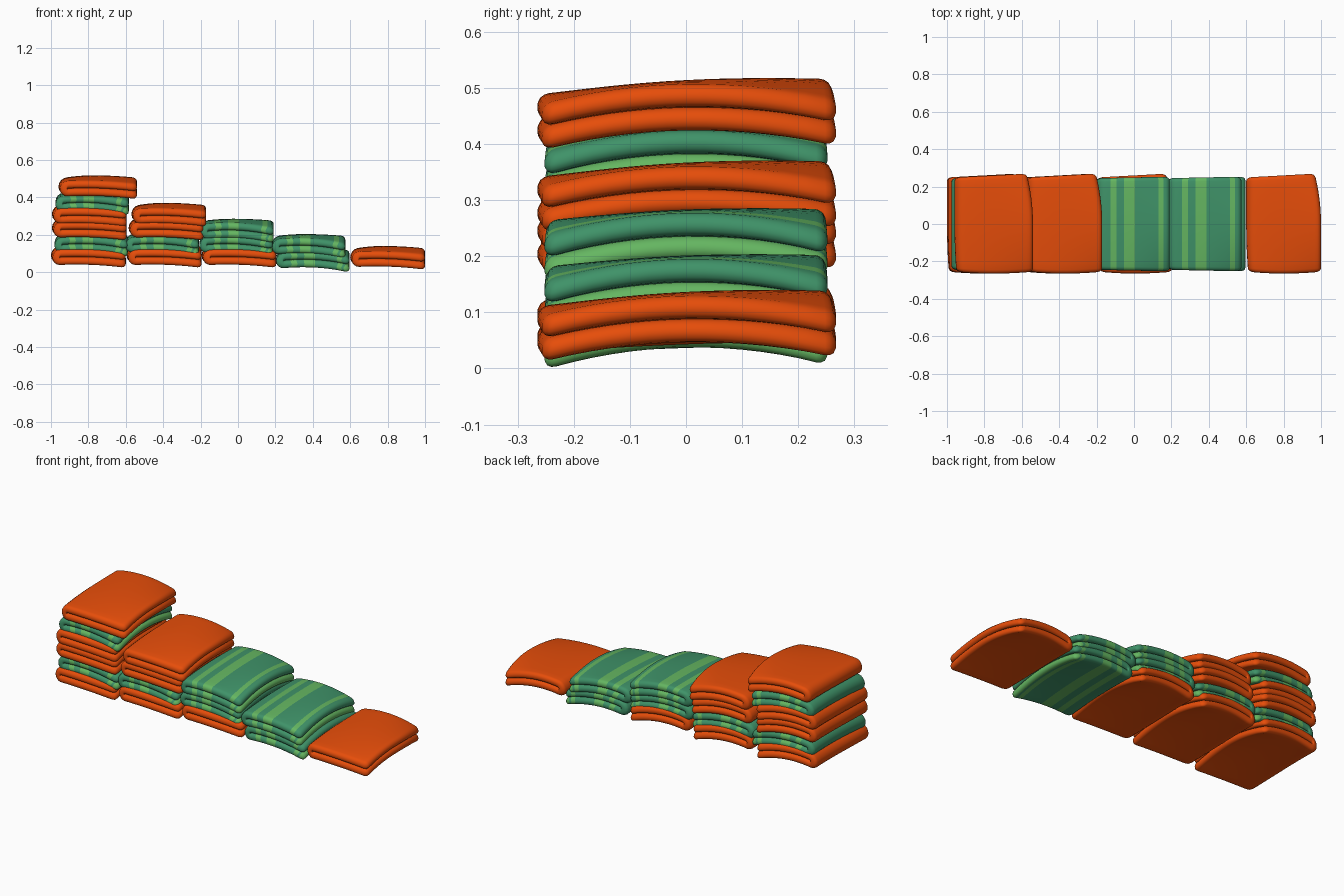
import bpy, bmesh, math

if "Cube" in bpy.data.objects:
    bpy.data.objects.remove(bpy.data.objects["Cube"])


def material(name, rgb):
    m = bpy.data.materials.new(name)
    m.diffuse_color = (*rgb, 1)
    m.use_nodes = True
    m.node_tree.nodes["Principled BSDF"].inputs["Base Color"].default_value = m.diffuse_color
    return m


ORANGE = material("orange cloth", (0.80, 0.075, 0.003))
DARK = material("dark green cloth", (0.050, 0.29, 0.14))
LIGHT = material("light green stripe", (0.13, 0.47, 0.12))

T = 0.0205     # half thickness of one cloth layer
H = 0.0208     # half distance between the two layers
CUTS = [0, .05, .10, .20, .26, .32, .41, .50, .60, .70, .80, .88, .96, 1]
STRIPES = [(.10, .20), (.32, .50), (.88, .96)]

# height of the fold line: rows front / middle / back, columns left / middle / right
DRAPE = {
    "orange": [(.066, .068, .050), (.079, .095, .086), (.078, .096, .054)],
    "green": [(.056, .064, .034), (.074, .085, .077), (.068, .084, .040)],
}


def quad(p, t):
    """Parabola through three values at t = -1, 0, 1."""
    t = max(-1, min(1, t))
    return p[0] * t * (t - 1) / 2 + p[1] * (1 - t * t) + p[2] * t * (t + 1) / 2


def arc(cx, cz, r, a0, a1, n):
    steps = [math.radians(a0 + (a1 - a0) * i / n) for i in range(1, n)]
    return [(cx + r * math.cos(a), cz + r * math.sin(a)) for a in steps]


def profile(w, t):
    """Closed x-z outline of a cloth folded over on its left side."""
    xr, xl = w - T, -w + H + T
    xs = [xl + (xr - xl) * c for c in CUTS]
    return ([(x, -H - t) for x in reversed(xs)] + arc(xl, 0, H + t, 270, 90, 8)
            + [(x, H + t) for x in xs] + arc(xr, H, t, 90, -90, 6)
            + [(x, H - t) for x in reversed(xs)] + arc(xl, 0, H - t, 90, 270, 8)
            + [(x, -H + t) for x in xs] + arc(xr, -H, t, 90, -90, 6))


def folded_cloth(name, kind, cx, z0, w):
    half = 0.265 if kind == "orange" else 0.249
    # stations along y, with rounded ends where the thickness runs out
    ends = [(1, 0), (.96, .35), (.75, .72), (.4, .93)]
    st = [(-half + T - T * s, T * c) for s, c in ends]
    st += [((half - T) * i / 7, T) for i in range(-7, 8)]
    st += [(half - T + T * s, T * c) for s, c in reversed(ends)]

    bm = bmesh.new()
    rings = []
    for y, t in st:
        ring = []
        for x, z in profile(w - 0.012 * (1 - t / T), t):
            u, v = x / w, y / half
            px, py = x, y
            if kind == "orange":
                # right side pulls in towards the back, ends slightly skewed
                px -= 0.034 * max(0, (u + 1) / 2) * max(0, v) ** 2
                px += 0.010 * max(0, -v) ** 2 * max(0, -u)
                py += (0.010 * u - 0.006) * max(0, v)
                py += 0.010 * u * u * max(0, -v)
            else:
                py += 0.004 * u * v
            pz = z + z0 + quad([quad(r, u) for r in DRAPE[kind]], v)
            ring.append(bm.verts.new((cx + px, py, max(0, pz))))
        rings.append(ring)

    flat = profile(w, T)
    n = len(flat)
    xr, xl = w - T, -w + H + T
    for a, b in zip(rings, rings[1:]):
        for k in range(n):
            j = (k + 1) % n
            f = bm.faces.new((a[k], a[j], b[j], b[k]))
            f.smooth = True
            if kind == "green":
                # stripes by position across the cloth, lower lip light
                c = ((flat[k][0] + flat[j][0]) / 2 - xl) / (xr - xl)
                low_lip = c > 1 and flat[k][1] < 0
                f.material_index = int(low_lip or any(s < c < e for s, e in STRIPES))
    bmesh.ops.remove_doubles(bm, verts=bm.verts, dist=1e-5)
    bmesh.ops.recalc_face_normals(bm, faces=bm.faces)
    me = bpy.data.meshes.new(name)
    bm.to_mesh(me)
    bm.free()
    for m in ([ORANGE] if kind == "orange" else [DARK, LIGHT]):
        me.materials.append(m)
    bpy.context.collection.objects.link(bpy.data.objects.new(name, me))


# stacks from left to right: base height, layer pitch, (kind, x centre) from the bottom up
O, G = "orange", "green"
STACKS = [
    (.010, .0735, [(O, -.80), (G, -.785), (O, -.795), (O, -.795), (G, -.78), (O, -.75)]),
    (.010, .0735, [(O, -.395), (G, -.405), (O, -.385), (O, -.37)]),
    (.010, .0735, [(O, .005), (G, -.01), (G, -.005)]),
    (.0, .075, [(G, .40), (G, .378)]),
    (.0, .075, [(O, .80)]),
]
for s, (base, pitch, items) in enumerate(STACKS, 1):
    for i, (kind, cx) in enumerate(items):
        width = 0.20 if kind == O else 0.196
        if (s, i) == (1, 5):
            width = 0.21
        folded_cloth(f"stack_{s}_{kind}_cloth_{i + 1}", kind, cx, base + pitch * i, width)
